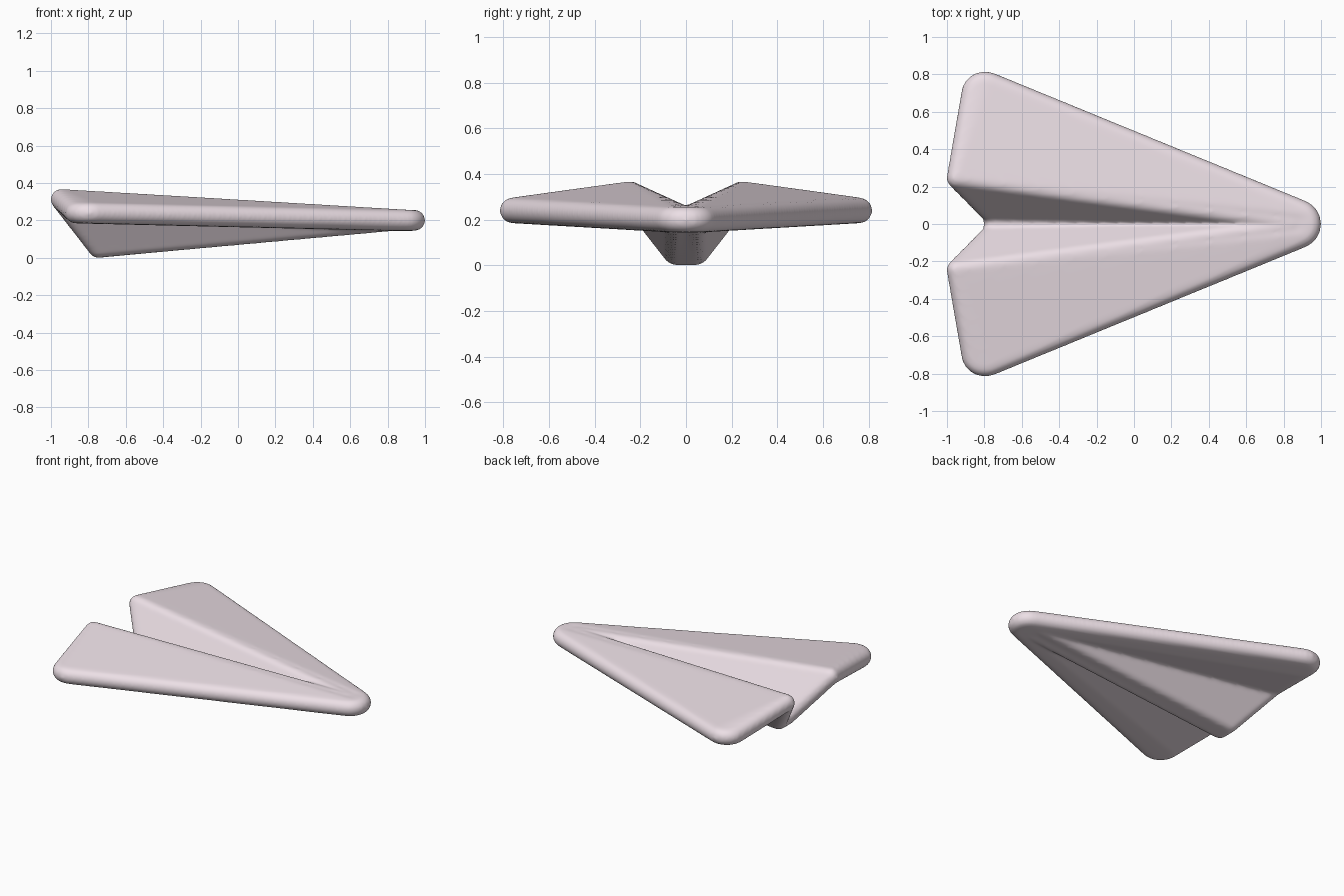
import bpy, bmesh, math
from mathutils import Vector

if "Cube" in bpy.data.objects:
    bpy.data.objects.remove(bpy.data.objects["Cube"])

RAD = 0.056   # half thickness of the folded sheet


def ball(c, n=16, m=8):
    """Points on a small sphere, used to round a panel's rim."""
    pts = [c + Vector((0, 0, RAD)), c - Vector((0, 0, RAD))]
    for j in range(1, m):
        p = math.pi * j / m
        for i in range(n):
            a = 2 * math.pi * i / n
            pts.append(c + RAD * Vector((math.sin(p) * math.cos(a),
                                         math.sin(p) * math.sin(a), math.cos(p))))
    return pts


def disc(c, r, n=20):
    """Ring of centres that gives a panel a wide rounded corner."""
    return [Vector((c[0] + r * math.cos(2 * math.pi * i / n),
                    c[1] + r * math.sin(2 * math.pi * i / n), c[2])) for i in range(n)]


def panel(bm, centres):
    """Rounded plate: convex hull of balls at the given centres."""
    part = bmesh.new()
    for c in centres:
        for p in ball(Vector(c)):
            part.verts.new(p)
    res = bmesh.ops.convex_hull(part, input=part.verts)
    junk = {g for g in res["geom_interior"] + res["geom_unused"]
            if isinstance(g, bmesh.types.BMVert)}
    bmesh.ops.delete(part, geom=list(junk), context='VERTS')
    bmesh.ops.recalc_face_normals(part, faces=part.faces)
    tmp = bpy.data.meshes.new("panel")
    part.to_mesh(tmp)
    part.free()
    bm.from_mesh(tmp)
    bpy.data.meshes.remove(tmp)


bm = bmesh.new()

# Nose pad
nose = disc((0.868, 0, 0.2), 0.078)
panel(bm, nose)

for s in (1, -1):
    ridge = (-0.947, s * 0.245, 0.312)
    keel = (-0.748, s * 0.045, 0.056)
    nose_ridge = (0.85, s * 0.04, 0.2)
    nose_keel = (0.85, s * 0.01, 0.205)
    # Wing
    half_nose = [p for p in nose if p.y * s > 0.03]
    tip = disc((-0.797, s * 0.688, 0.24), 0.073)
    panel(bm, tip + half_nose + [ridge, nose_ridge])
    # Keel side
    panel(bm, [ridge, nose_ridge, keel, nose_keel])

# Keel floor
panel(bm, [(-0.748, 0.045, 0.056), (-0.748, -0.045, 0.056),
           (0.85, 0.01, 0.205), (0.85, -0.01, 0.205)])

mesh = bpy.data.meshes.new("paper_plane")
bm.to_mesh(mesh)
bm.free()
plane = bpy.data.objects.new("paper_plane", mesh)
bpy.context.collection.objects.link(plane)

# Fuse the panels and soften the folds
rem = plane.modifiers.new("fuse", 'REMESH')
rem.mode = 'VOXEL'
rem.voxel_size = 0.011
rem.use_smooth_shade = True
smo = plane.modifiers.new("soften", 'SMOOTH')
smo.factor = 0.5
smo.iterations = 10

mat = bpy.data.materials.new("pale_pink")
mat.diffuse_color = (0.84, 0.74, 0.79, 1)
mat.use_nodes = True
mat.node_tree.nodes["Principled BSDF"].inputs["Base Color"].default_value = mat.diffuse_color
mesh.materials.append(mat)
